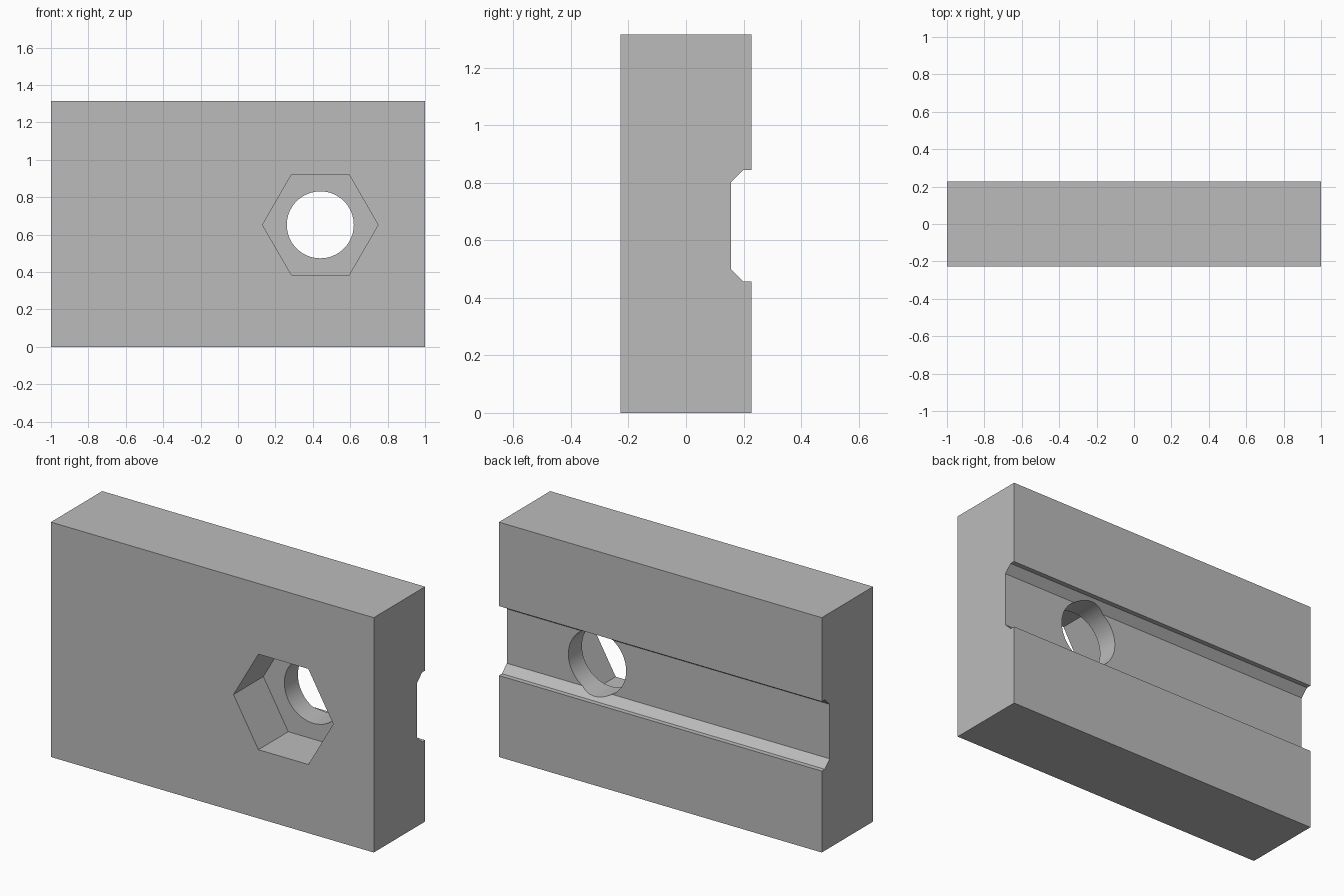
import bpy, bmesh, math
from mathutils import Vector

cube = bpy.data.objects.get("Cube")
if cube:
    bpy.data.objects.remove(cube, do_unlink=True)

grey = bpy.data.materials.new("plain grey")
grey.use_nodes = True
colour = (0.5, 0.5, 0.5, 1)
grey.diffuse_color = colour
grey.node_tree.nodes["Principled BSDF"].inputs["Base Color"].default_value = colour


def prism(name, outline, sweep):
    """Sweep a closed flat outline along a vector into a solid."""
    bm = bmesh.new()
    face = bm.faces.new([bm.verts.new(p) for p in outline])
    swept = bmesh.ops.extrude_face_region(bm, geom=[face], use_keep_orig=True)["geom"]
    bmesh.ops.translate(bm, vec=Vector(sweep),
                        verts=[v for v in swept if isinstance(v, bmesh.types.BMVert)])
    bmesh.ops.recalc_face_normals(bm, faces=bm.faces[:])
    mesh = bpy.data.meshes.new(name)
    bm.to_mesh(mesh)
    bm.free()
    mesh.materials.append(grey)
    obj = bpy.data.objects.new(name, mesh)
    bpy.context.collection.objects.link(obj)
    return obj


def ring(radius, sides, y):
    """Regular polygon around the bore axis."""
    cx, cz = 0.44, 0.652
    turn = 2 * math.pi / sides
    return [(cx + radius * math.cos(i * turn), y, cz + radius * math.sin(i * turn))
            for i in range(sides)]


# Block: side profile with a chamfered groove along the back
half, height = 0.227, 1.315
side_profile = [(-half, 0), (half, 0), (half, 0.456), (0.2, 0.456), (0.157, 0.498),
                (0.157, 0.803), (0.2, 0.845), (half, 0.845), (half, height), (-half, height)]
block = prism("nut_block", [(-1, y, z) for y, z in side_profile], (2, 0, 0))

# Hexagonal nut pocket in the front, round bolt hole through to the groove
cutters = [prism("nut_pocket_cutter", ring(0.309, 6, -0.4), (0, 0.437, 0)),
           prism("bolt_hole_cutter", ring(0.179, 64, -0.3), (0, 0.7, 0))]

bpy.ops.object.select_all(action="DESELECT")
bpy.context.view_layer.objects.active = block
block.select_set(True)
for cutter in cutters:
    cutter.hide_render = True
    cut = block.modifiers.new("cut", "BOOLEAN")
    cut.operation = "DIFFERENCE"
    cut.solver = "EXACT"
    cut.object = cutter
    bpy.ops.object.modifier_apply(modifier=cut.name)
    bpy.data.objects.remove(cutter, do_unlink=True)

bpy.ops.object.shade_smooth_by_angle(angle=math.radians(30))
